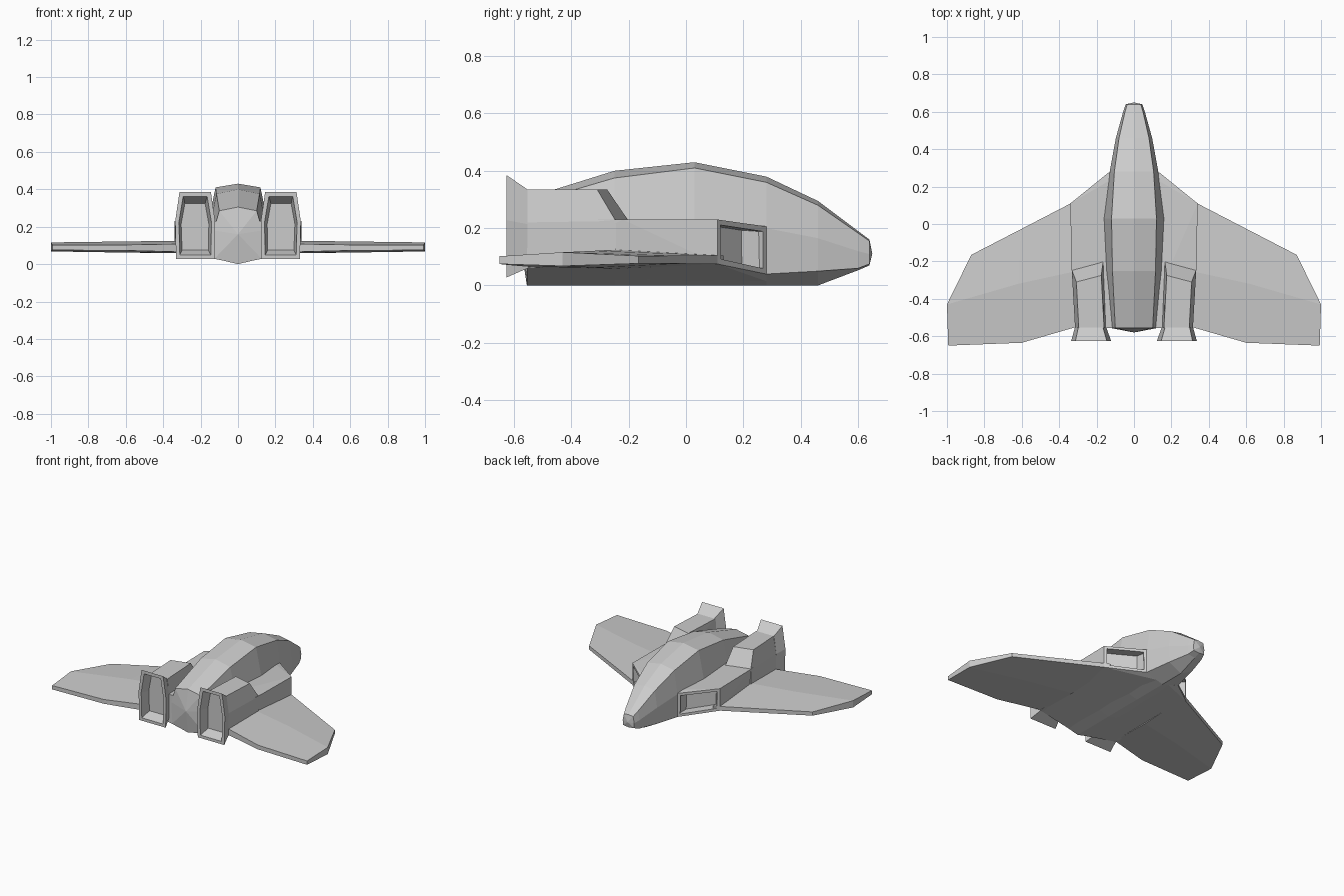
import bpy, bmesh
from mathutils import Vector

if "Cube" in bpy.data.objects:
    bpy.data.objects.remove(bpy.data.objects["Cube"])


def finish(name, bm):
    """Turn a right-hand half bmesh into a mirrored object."""
    bmesh.ops.recalc_face_normals(bm, faces=bm.faces)
    me = bpy.data.meshes.new(name)
    bm.to_mesh(me)
    bm.free()
    ob = bpy.data.objects.new(name, me)
    bpy.context.collection.objects.link(ob)
    mod = ob.modifiers.new("mirror", 'MIRROR')
    mod.use_clip = True
    mod.merge_threshold = 0.0005
    return ob


def loft(bm, rings, closed=True):
    """Bridge successive point rings with quads; return the vertex rings."""
    vs = [[bm.verts.new(p) for p in r] for r in rings]
    n = len(rings[0])
    for a, b in zip(vs, vs[1:]):
        for i in range(n if closed else n - 1):
            j = (i + 1) % n
            bm.faces.new((a[i], a[j], b[j], b[i]))
    return vs


def hull(points):
    bm = bmesh.new()
    for p in points:
        bm.verts.new(p)
    res = bmesh.ops.convex_hull(bm, input=bm.verts)
    loose = [v for v in bm.verts if not v.link_faces]
    bmesh.ops.delete(bm, geom=loose, context='VERTS')
    bmesh.ops.dissolve_limit(bm, angle_limit=0.03, verts=bm.verts, edges=bm.edges)
    bmesh.ops.recalc_face_normals(bm, faces=bm.faces)
    return bm


# Fuselage: y, crest z, shoulder (x, z), side (x, z), lower edge (x, z), keel z
stations = [
    (-0.555, 0.305, 0.10, 0.285, 0.13, 0.18, 0.125, 0.03, 0.0),
    (-0.25, 0.40, 0.115, 0.375, 0.15, 0.21, 0.14, 0.035, 0.0),
    (0.03, 0.43, 0.12, 0.41, 0.16, 0.22, 0.15, 0.04, 0.0),
    (0.28, 0.38, 0.105, 0.36, 0.13, 0.20, 0.13, 0.04, 0.0),
    (0.46, 0.295, 0.08, 0.28, 0.097, 0.165, 0.093, 0.05, 0.0),
    (0.60, 0.19, 0.048, 0.183, 0.058, 0.12, 0.055, 0.06, 0.053),
    (0.64, 0.16, 0.036, 0.155, 0.045, 0.11, 0.042, 0.075, 0.07),
]
bm = bmesh.new()
rings = [[(0, y, t), (ax, y, az), (bx, y, bz), (cx, y, cz), (0, y, k)]
         for y, t, ax, az, bx, bz, cx, cz, k in stations]
vs = loft(bm, rings, closed=False)
for ring, tip in ((vs[0], (0, -0.58, 0.16)), (vs[-1], (0, 0.65, 0.11))):
    c = bm.verts.new(tip)
    for a, b in zip(ring, ring[1:]):
        bm.faces.new((a, b, c))
finish("fuselage", bm)

# Side pods with a recessed air intake on the slanted leading face
bm = hull([
    (0.05, 0.28, 0.206), (0.13, 0.28, 0.206), (0.34, 0.11, 0.23), (0.335, -0.22, 0.23),
    (0.31, -0.555, 0.23), (0.05, -0.555, 0.23), (0.05, 0.28, 0.015), (0.13, 0.28, 0.04),
    (0.34, 0.11, 0.075), (0.31, -0.555, 0.065), (0.05, -0.555, 0.013)])
aim = Vector((0.63, 0.777, 0))
intake = max(bm.faces, key=lambda f: f.normal.dot(aim))
bmesh.ops.inset_region(bm, faces=[intake], thickness=0.026)
ext = bmesh.ops.extrude_face_region(bm, geom=[intake])
bmesh.ops.translate(bm, vec=-aim * 0.06,
                    verts=[g for g in ext["geom"] if isinstance(g, bmesh.types.BMVert)])
if intake.is_valid:
    bmesh.ops.delete(bm, geom=[intake], context='FACES_ONLY')
finish("intake_pod", bm)

# Raised engine housings
bm = hull([
    (0.165, -0.20, 0.225), (0.333, -0.245, 0.225), (0.175, -0.275, 0.335), (0.308, -0.31, 0.335),
    (0.16, -0.557, 0.335), (0.295, -0.557, 0.335), (0.15, -0.557, 0.22), (0.315, -0.557, 0.22),
    (0.15, -0.557, 0.06), (0.312, -0.557, 0.06), (0.15, -0.24, 0.07), (0.333, -0.245, 0.08)])
finish("engine_housing", bm)


# Flared nozzles: outer skirt, rim, inner wall and back plate
def nozzle_ring(y, x0, x1, z0, z1, taper):
    zm = z0 + (z1 - z0) * 0.56
    return [(x0 + taper, y, z1), (x1 - taper, y, z1), (x1, y, zm),
            (x1 - 0.005, y, z0), (x0 + 0.003, y, z0), (x0, y, zm)]


bm = bmesh.new()
vs = loft(bm, [
    nozzle_ring(-0.553, 0.148, 0.316, 0.06, 0.335, 0.018),
    nozzle_ring(-0.626, 0.122, 0.336, 0.028, 0.385, 0.023),
    nozzle_ring(-0.626, 0.142, 0.316, 0.048, 0.362, 0.023),
    nozzle_ring(-0.558, 0.156, 0.304, 0.075, 0.325, 0.020)])
bm.faces.new(vs[-1])
bm.faces.new(vs[0])
finish("engine_nozzle", bm)

# Wings: root, middle and tip, each as leading edge, ridge, trailing edge (x, y, low z, high z)
wing = [
    [(0.30, 0.13, 0.075, 0.105), (0.30, -0.25, 0.058, 0.125), (0.30, -0.548, 0.065, 0.108)],
    [(0.605, -0.028, 0.076, 0.104), (0.62, -0.32, 0.062, 0.121), (0.60, -0.635, 0.073, 0.103)],
    [(0.87, -0.165, 0.077, 0.103), (1.0, -0.43, 0.068, 0.116), (0.993, -0.65, 0.075, 0.102)],
]
bm = bmesh.new()
vs = loft(bm, [[(x, y, h) for x, y, l, h in s] + [(x, y, l) for x, y, l, h in reversed(s)]
               for s in wing])
for r in (vs[0], vs[-1]):
    bm.faces.new((r[0], r[1], r[4], r[5]))
    bm.faces.new((r[1], r[2], r[3], r[4]))
finish("wing", bm)
